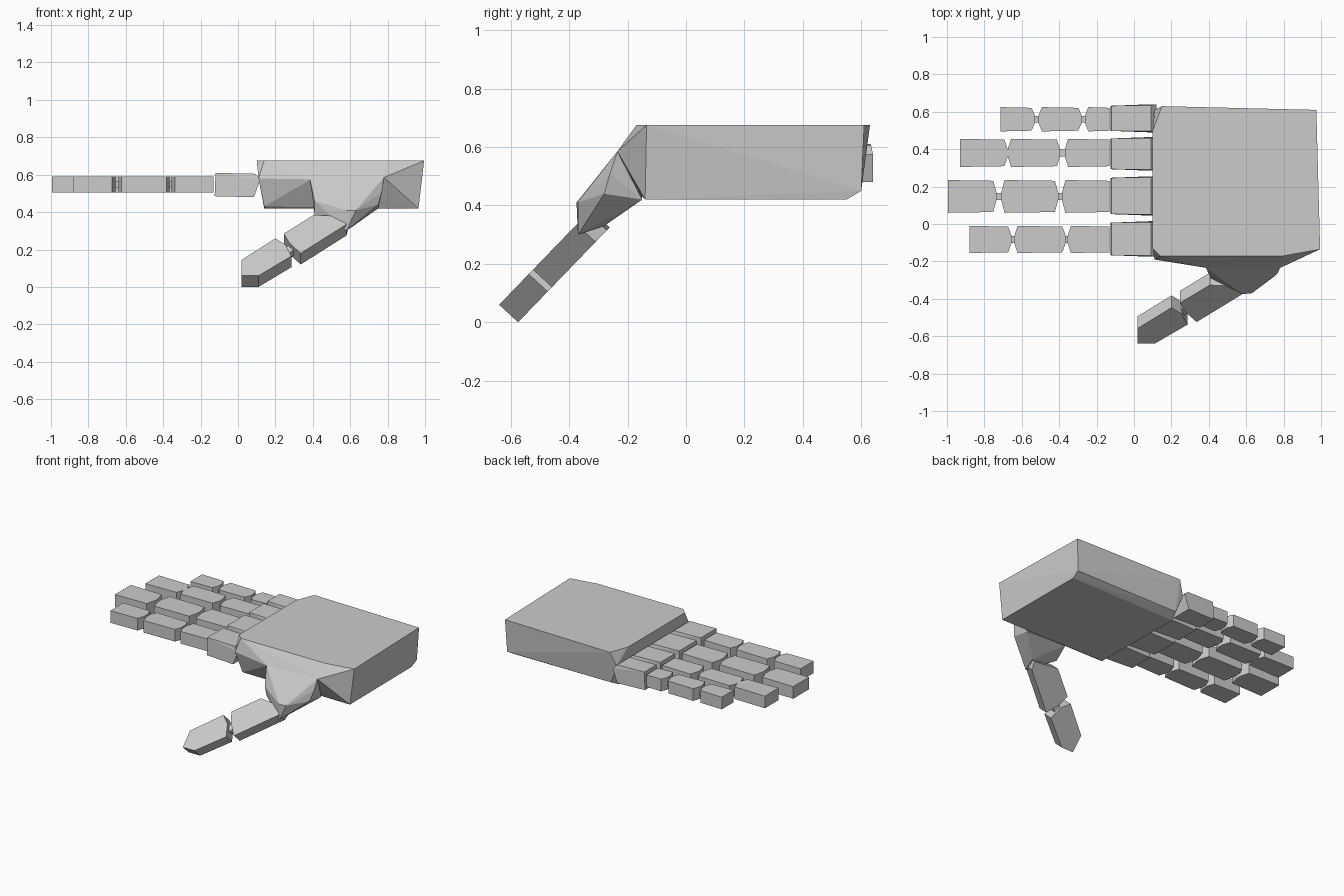
import bpy, bmesh

if "Cube" in bpy.data.objects:
    bpy.data.objects.remove(bpy.data.objects["Cube"])

grey = bpy.data.materials.new("plain grey")
grey.diffuse_color = (0.6, 0.6, 0.6, 1)
grey.use_nodes = True
grey.node_tree.nodes["Principled BSDF"].inputs["Base Color"].default_value = grey.diffuse_color


def finish(name, bm):
    bmesh.ops.recalc_face_normals(bm, faces=bm.faces[:])
    mesh = bpy.data.meshes.new(name)
    bm.to_mesh(mesh)
    bm.free()
    mesh.materials.append(grey)
    ob = bpy.data.objects.new(name, mesh)
    bpy.context.collection.objects.link(ob)
    return ob


def hull(name, points):
    """Faceted convex block around the given points."""
    bm = bmesh.new()
    for p in points:
        bm.verts.new(p)
    res = bmesh.ops.convex_hull(bm, input=bm.verts[:])
    loose = {v for v in res["geom_interior"] + res["geom_unused"]
             if isinstance(v, bmesh.types.BMVert)}
    bmesh.ops.delete(bm, geom=list(loose), context='VERTS')
    bmesh.ops.dissolve_limit(bm, angle_limit=0.02, verts=bm.verts[:], edges=bm.edges[:])
    return finish(name, bm)


def prism(name, outline, offset):
    """Extrude a 3D outline along an offset."""
    bm = bmesh.new()
    a = [bm.verts.new(p) for p in outline]
    b = [bm.verts.new([c + o for c, o in zip(p, offset)]) for p in outline]
    n = len(a)
    bm.faces.new(a)
    bm.faces.new(b)
    for i in range(n):
        j = (i + 1) % n
        bm.faces.new((a[i], a[j], b[j], b[i]))
    return finish(name, bm)


def box(name, x0, x1, y0, y1, z0, z1):
    return prism(name, [(x0, y0, z0), (x1, y0, z0), (x1, y1, z0), (x0, y1, z0)], (0, 0, z1 - z0))


# Palm: flat top, tapered underside, swelling towards the thumb
hull("palm", [
    (0.10, -0.13, 0.675), (0.14, -0.17, 0.675), (0.80, -0.17, 0.675), (0.995, -0.135, 0.675),
    (0.975, 0.61, 0.675), (0.15, 0.63, 0.675), (0.10, 0.50, 0.675),
    (0.11, -0.19, 0.58), (0.11, 0.61, 0.58), (0.39, -0.235, 0.575), (0.78, -0.235, 0.585),
    (0.14, -0.15, 0.43), (0.14, 0.54, 0.42), (0.16, 0.60, 0.45), (0.965, 0.60, 0.45),
    (0.96, 0.55, 0.42), (0.965, -0.14, 0.42), (0.15, -0.13, 0.42),
])

# Thumb root
hull("thumb_root", [
    (0.385, -0.235, 0.575), (0.78, -0.235, 0.585), (0.77, -0.26, 0.51), (0.75, -0.28, 0.44),
    (0.58, -0.375, 0.41), (0.63, -0.37, 0.41), (0.41, -0.29, 0.46), (0.41, -0.27, 0.385),
    (0.60, -0.28, 0.33), (0.58, -0.37, 0.30), (0.75, -0.15, 0.42), (0.44, -0.15, 0.43),
])

# Thumb segments lie on a slope, thickness pointing down and back
THICK = (0, 0.065, -0.06)


def on_slope(points, lift=0.0):
    return [(x, -0.64 + (z - 0.06) * 0.965 + lift, z - lift) for x, z in points]


prism("thumb_lower_segment", on_slope([
    (0.245, 0.285), (0.405, 0.385), (0.59, 0.375), (0.58, 0.335), (0.335, 0.18), (0.275, 0.235)]), THICK)
prism("thumb_tip", on_slope([
    (0.02, 0.145), (0.20, 0.26), (0.255, 0.225), (0.285, 0.165), (0.11, 0.06), (0.02, 0.06)]), THICK)
prism("thumb_joint", on_slope([
    (0.24, 0.22), (0.28, 0.25), (0.30, 0.22), (0.26, 0.19)], 0.02), (0, 0.03, -0.03))

# Fingers: (name, y range, segments from tip to knuckle, knuckle y range)
fingers = [
    ("index", -0.155, -0.01, [(-0.88, -0.655), (-0.64, -0.365), (-0.355, -0.13)], -0.175, 0.015),
    ("middle", 0.06, 0.235, [(-0.995, -0.735), (-0.71, -0.405), (-0.385, -0.13)], 0.045, 0.255),
    ("ring", 0.305, 0.455, [(-0.93, -0.675), (-0.675, -0.395), (-0.37, -0.13)], 0.285, 0.465),
    ("little", 0.495, 0.625, [(-0.715, -0.53), (-0.51, -0.28), (-0.262, -0.13)], 0.49, 0.64),
]
Z0, Z1 = 0.505, 0.59
for name, y0, y1, segments, k0, k1 in fingers:
    mid = (y0 + y1) / 2
    for i, (a, b) in enumerate(segments):
        # Joint ends come to a blunt point, the tip is straight
        tip = 0.0 if i == 0 else 0.018
        root = 0.0 if i == 2 else 0.018
        prism(f"{name}_segment_{i + 1}", [
            (a + tip, y0, Z0), (b - root, y0 + 0.004, Z0), (b, mid - 0.02, Z0), (b, mid + 0.02, Z0),
            (b - root, y1 - 0.004, Z0), (a + tip, y1, Z0), (a, mid + 0.02, Z0), (a, mid - 0.02, Z0)],
            (0, 0, Z1 - Z0))
    # Small pins between neighbouring segments
    for i in range(2):
        a, b = segments[i][1], segments[i + 1][0]
        box(f"{name}_pin_{i + 1}", a - 0.01, b + 0.01, mid - 0.018, mid + 0.018, 0.53, 0.565)
    # Knuckle widening towards the palm
    hull(f"{name}_knuckle", [
        (x, y, z) for x, z, s in [(-0.125, 0.485, 0.008), (-0.12, 0.61, 0.008), (0.09, 0.605, 0.006),
                                  (0.12, 0.575, 0.0), (0.085, 0.48, 0.0)]
        for y in (k0 + s, k1 - s)])
